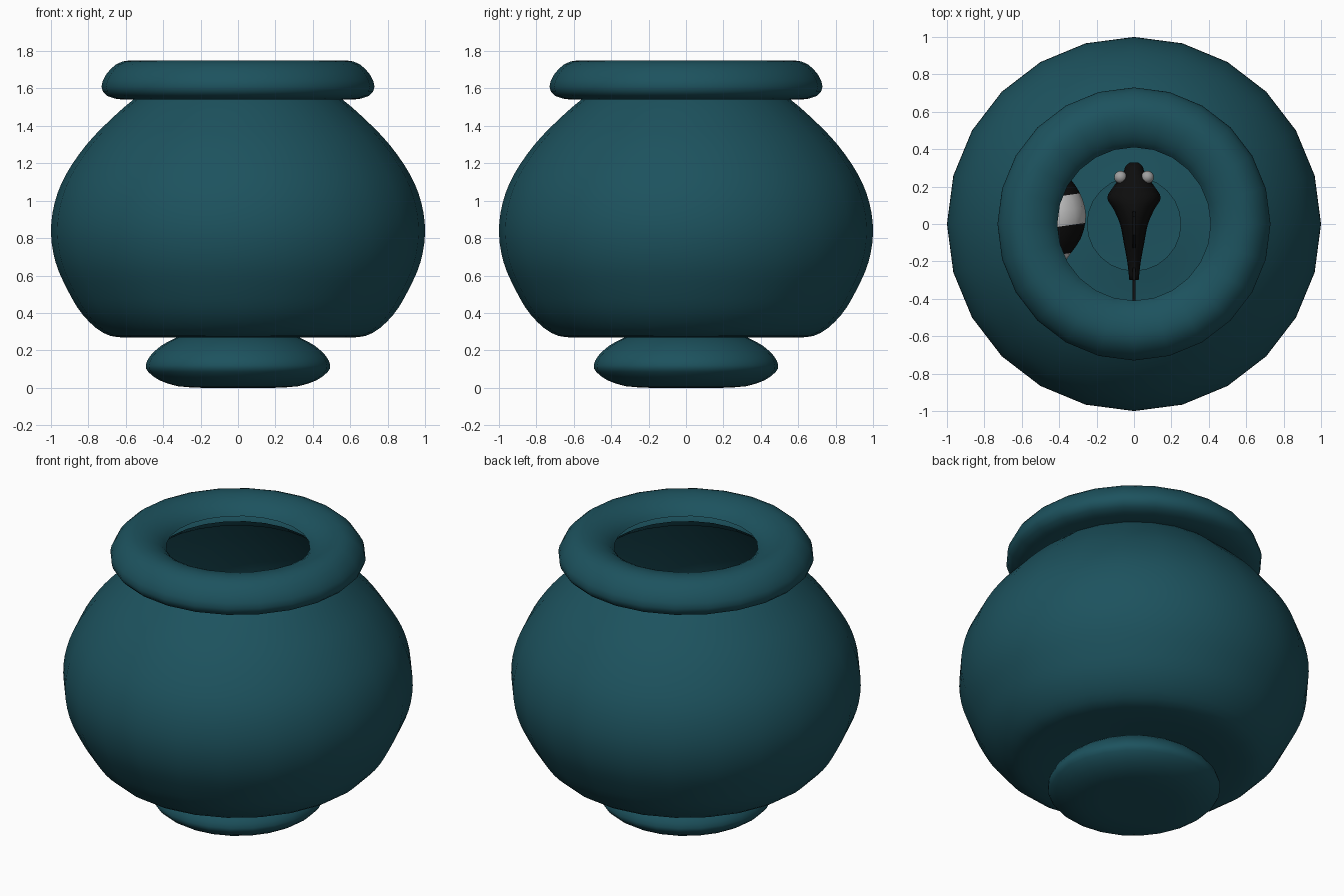
import bpy, bmesh, math
from mathutils import Matrix, Vector

if "Cube" in bpy.data.objects:
    bpy.data.objects.remove(bpy.data.objects["Cube"])


def material(name, rgb):
    m = bpy.data.materials.new(name)
    m.diffuse_color = (*rgb, 1)
    m.use_nodes = True
    m.node_tree.nodes["Principled BSDF"].inputs["Base Color"].default_value = m.diffuse_color
    return m


TEAL = material("teal_glass", (0.012, 0.085, 0.112))
BLACK = material("black", (0.004, 0.004, 0.004))
WHITE = material("white", (0.75, 0.75, 0.75))
GREY = material("eye_grey", (0.35, 0.35, 0.35))


def finish(bm, name, mats, smooth=True):
    me = bpy.data.meshes.new(name)
    for f in bm.faces:
        f.smooth = smooth
    bm.to_mesh(me)
    bm.free()
    for m in mats:
        me.materials.append(m)
    ob = bpy.data.objects.new(name, me)
    bpy.context.collection.objects.link(ob)
    return ob


def spline(pts, steps):
    """Catmull-Rom curve through tuples of any length."""
    v = [Vector(p) for p in pts]
    v = [v[0] * 2 - v[1]] + v + [v[-1] * 2 - v[-2]]
    out = []
    for a, b, c, d in zip(v, v[1:], v[2:], v[3:]):
        for k in range(steps):
            t = k / steps
            out.append(0.5 * (2 * b + (c - a) * t + (2 * a - 5 * b + 4 * c - d) * t * t
                              + (3 * b - a - 3 * c + d) * t ** 3))
    return out + [v[-2]]


def skin(bm, rings):
    """Join closed rings of points with quads."""
    loops = [[bm.verts.new(p) for p in r] for r in rings]
    n = len(loops[0])
    bands = []
    for a, b in zip(loops, loops[1:]):
        bands.append([bm.faces.new((a[j], a[(j + 1) % n], b[(j + 1) % n], b[j])) for j in range(n)])
    return loops, bands


# Bowl: one thin lathed shell, foot + belly + rolled rim, 24 sides
foot = [(0.20, 0.0), (0.32, 0.008), (0.42, 0.04), (0.48, 0.085), (0.493, 0.12), (0.47, 0.17),
        (0.41, 0.225), (0.33, 0.268), (0.25, 0.30)]
belly = [(0.25, 0.30), (0.40, 0.28), (0.60, 0.268), (0.72, 0.293), (0.83, 0.39), (0.91, 0.52),
         (0.975, 0.67), (1.0, 0.83), (0.98, 0.99), (0.92, 1.14), (0.81, 1.30), (0.68, 1.435),
         (0.56, 1.54), (0.45, 1.615)]
rim = [(0.45, 1.615), (0.52, 1.555), (0.61, 1.54), (0.70, 1.56), (0.73, 1.61), (0.705, 1.675),
       (0.65, 1.73), (0.58, 1.75), (0.50, 1.735), (0.44, 1.70), (0.41, 1.665)]
profile = spline(foot, 2)[:-1] + spline(belly, 3)[:-1] + spline(rim, 2)
bm = bmesh.new()
SIDES = 24
rings = [[(r * math.cos(2 * math.pi * j / SIDES), r * math.sin(2 * math.pi * j / SIDES), z)
          for j in range(SIDES)] for r, z in profile]
loops, _ = skin(bm, rings)
bm.faces.new(loops[0][::-1])
bowl = finish(bm, "fish_bowl", [TEAL])
bpy.context.view_layer.objects.active = bowl
bowl.select_set(True)
bpy.ops.object.shade_smooth_by_angle(angle=math.radians(50))
bowl.select_set(False)


def fish(name, stations, eye, eye_r, place, stripes):
    """Stations are (y, half width, centre z, half height), tail to nose."""
    bm = bmesh.new()
    st = spline(stations, 3)
    rings = [[(w * math.cos(2 * math.pi * j / 16), y, zc + h * math.sin(2 * math.pi * j / 16))
              for j in range(16)] for y, w, zc, h in st]
    loops, bands = skin(bm, rings)
    bm.faces.new(loops[0])
    bm.faces.new(loops[-1][::-1])
    for i, band in enumerate(bands):
        for f in band:
            f.material_index = 1 if stripes and (i // 4) % 2 else 0
    bmesh.ops.recalc_face_normals(bm, faces=bm.faces)
    body = finish(bm, name + "_body", [WHITE if stripes else BLACK, BLACK])
    body.matrix_world = place
    for side, label in ((-1, "left"), (1, "right")):
        bm = bmesh.new()
        bmesh.ops.create_uvsphere(bm, u_segments=16, v_segments=10, radius=eye_r)
        ob = finish(bm, f"{name}_{label}_eye", [GREY])
        ob.matrix_world = place @ Matrix.Translation((side * eye[0], eye[1], eye[2]))


def fin(name, outline, place, mat):
    """Thin upright fin drawn in the y-z plane."""
    bm = bmesh.new()
    bm.faces.new([bm.verts.new((0, y, z)) for y, z in outline])
    ob = finish(bm, name, [mat], False)
    s = ob.modifiers.new("thickness", 'SOLIDIFY')
    s.thickness, s.offset = 0.016, 0
    ob.matrix_world = place


dorsal = [(0.08, 0.10), (0.04, 0.24), (-0.06, 0.22), (-0.14, 0.06)]
tail = [(-0.20, 0.0), (-0.30, 0.12), (-0.42, 0.14), (-0.36, 0.0), (-0.42, -0.14), (-0.30, -0.10)]

# Black fish in the middle, swimming towards the back
mid = Matrix.Translation((0, 0, 0.85))
fish("black_fish", [(-0.30, 0.025, 0, 0.03), (-0.21, 0.035, 0, 0.05), (-0.10, 0.055, 0, 0.10),
                    (0.0, 0.075, 0, 0.14), (0.08, 0.11, 0, 0.15), (0.14, 0.143, 0, 0.14),
                    (0.20, 0.11, 0, 0.11), (0.27, 0.06, 0, 0.075), (0.31, 0.045, 0, 0.05),
                    (0.33, 0.02, 0, 0.02)],
     (0.072, 0.25, 0.05), 0.034, mid, False)
fin("black_fish_dorsal_fin", dorsal, mid, BLACK)
fin("black_fish_tail", tail, mid, BLACK)

# Striped fish mostly hidden under the rim on the left
left = Matrix.Translation((-0.45, 0.02, 0.65)) @ Matrix.Rotation(math.radians(8), 4, 'Z')
fish("striped_fish", [(-0.30, 0.025, 0, 0.03), (-0.22, 0.06, 0, 0.07), (-0.12, 0.15, 0, 0.14),
                      (0.0, 0.195, 0, 0.18), (0.12, 0.18, 0, 0.17), (0.22, 0.13, 0, 0.13),
                      (0.30, 0.08, 0, 0.08), (0.34, 0.02, 0, 0.02)],
     (0.11, 0.25, 0.05), 0.032, left, True)
fin("striped_fish_dorsal_fin", dorsal, left, WHITE)
fin("striped_fish_tail", tail, left, BLACK)
